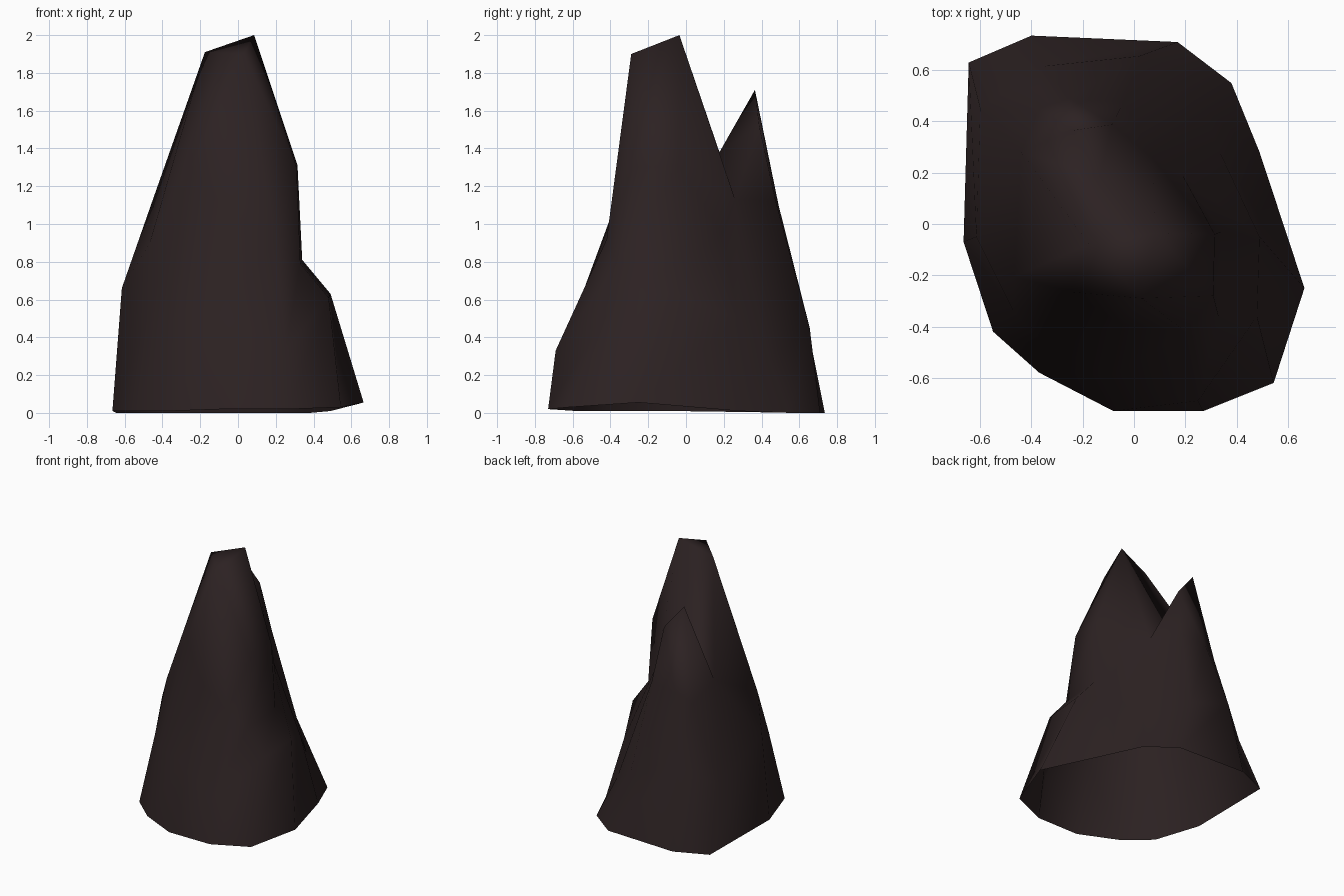
import bpy, bmesh

if "Cube" in bpy.data.objects:
    bpy.data.objects.remove(bpy.data.objects["Cube"])

# Outline rings, counter-clockwise seen from above
base = [(.665, -.25, .055), (.49, .28, .01), (.38, .55, 0), (.17, .71, 0),
        (-.40, .735, 0), (-.645, .63, 0), (-.665, -.07, .01), (-.55, -.42, .01),
        (-.37, -.58, .01), (-.08, -.73, .02), (.27, -.73, .02), (.545, -.62, .03)]
lower = [(.49, -.05, .63), (.335, .28, .50), (.28, .44, .28), (.02, .655, .45),
         (-.36, .615, .60), (-.60, .45, .46), (-.615, -.05, .66), (-.47, -.34, .53),
         (-.33, -.49, .52), (-.08, -.59, .52), (.25, -.69, .33), (.48, -.36, .61)]
upper = [(.34, -.03, .81), (.19, .19, .95), (.07, .26, 1.13), (-.04, .475, 1.12),
         (-.25, .49, 1.10), (-.37, .45, 1.03), (-.44, .28, 1.16), (-.467, -.205, .90),
         (-.25, -.265, 1.30), (-.05, -.39, 1.06), (.20, -.42, .92), (.33, -.36, .79)]

bm = bmesh.new()
B, L, U = [[bm.verts.new(p) for p in ring] for ring in (base, lower, upper)]
for lo, hi in ((B, L), (L, U)):
    for i in range(12):
        j = (i + 1) % 12
        bm.faces.new((lo[i], lo[j], hi[j], hi[i]))

# Shoulder, main summit, second summit and the notch between them
v = bm.verts.new
shoulder_back, shoulder_front = v((.315, -.04, 1.31)), v((.31, -.28, 1.30))
top_right, top_left, top_front = v((.085, -.035, 2)), v((-.175, -.08, 1.91)), v((.03, -.29, 1.90))
peak, peak_side = v((-.24, .365, 1.71)), v((-.085, .388, 1.52))
notch = v((-.135, .177, 1.38))


def fan(apex, *chain):
    for a, b in zip(chain, chain[1:]):
        bm.faces.new((a, b, apex))


# Main spire
bm.faces.new((U[11], U[0], shoulder_back, shoulder_front))
bm.faces.new((shoulder_front, shoulder_back, top_right, top_front))
bm.faces.new((top_right, top_left, top_front))
fan(shoulder_back, U[0], U[1], U[2])
fan(shoulder_front, U[10], U[11])
fan(top_right, shoulder_back, U[2], notch, top_left)
fan(top_left, notch, U[6], U[7], U[8], top_front)
fan(top_front, U[8], U[9], U[10], shoulder_front)

# Second spire
fan(peak, U[4], U[5], U[6], notch)
fan(peak_side, notch, U[2], U[3], U[4], peak, notch)

mesh = bpy.data.meshes.new("rock_spire")
bm.to_mesh(mesh)
bm.free()
rock = bpy.data.objects.new("rock_spire", mesh)
bpy.context.collection.objects.link(rock)

# Dark brown stone
stone = bpy.data.materials.new("dark brown stone")
stone.diffuse_color = (.025, .0155, .016, 1)
stone.use_nodes = True
stone.node_tree.nodes["Principled BSDF"].inputs["Base Color"].default_value = stone.diffuse_color
mesh.materials.append(stone)

# Soft shading all over
mesh.shade_smooth()
